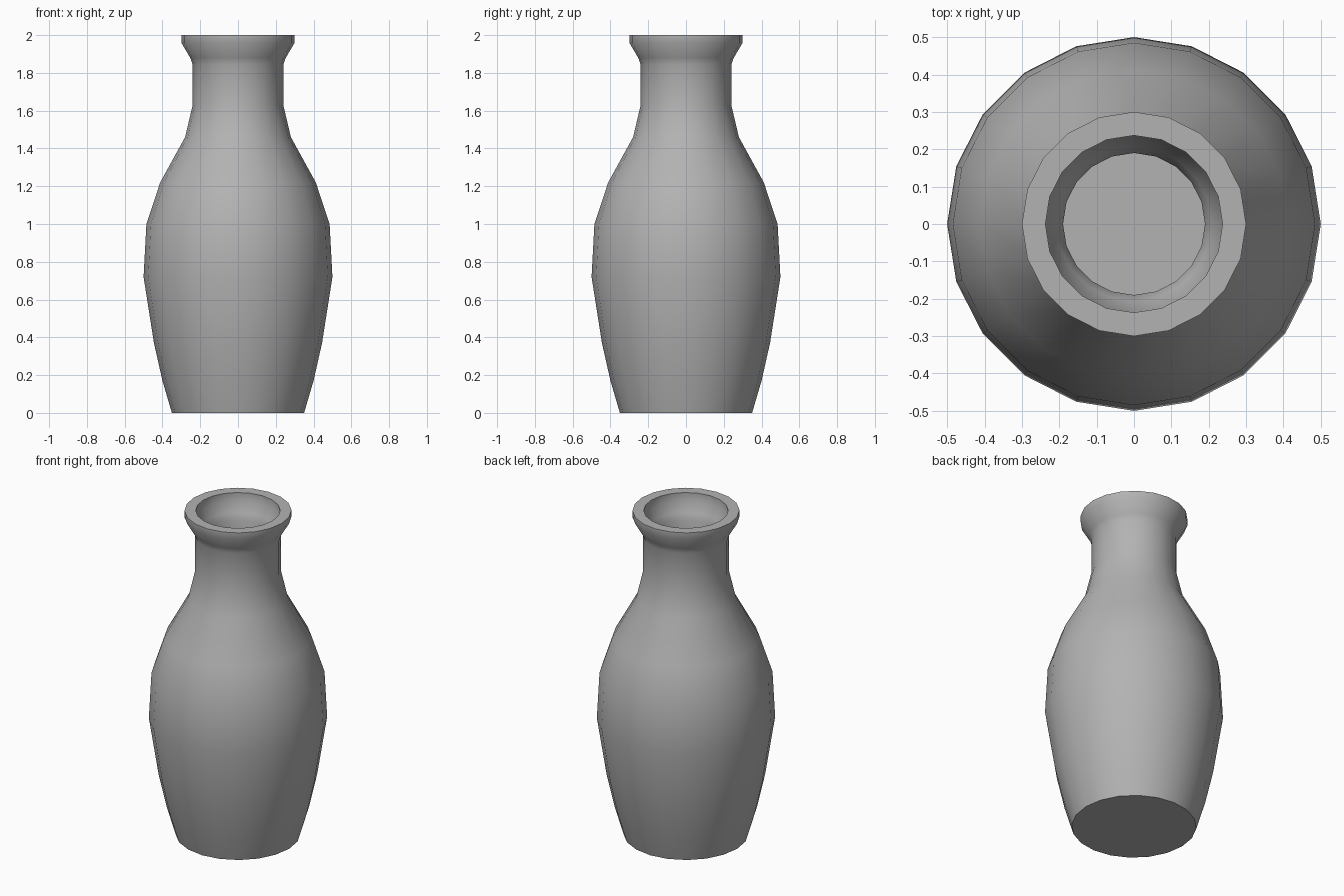
import bpy, bmesh, math

if "Cube" in bpy.data.objects:
    bpy.data.objects.remove(bpy.data.objects["Cube"])

SIDES = 20

# Profile (radius, height): outer wall up, over the lip, inner wall down
outer = [(0.35, 0.0), (0.40, 0.17), (0.445, 0.37), (0.50, 0.72), (0.485, 1.0),
         (0.412, 1.22), (0.28, 1.46), (0.24, 1.63), (0.24, 1.845),
         (0.253, 1.88), (0.30, 1.96), (0.30, 2.0)]
inner = [(0.237, 2.0), (0.237, 1.95), (0.207, 1.89), (0.19, 1.85), (0.19, 1.62),
         (0.235, 1.44), (0.367, 1.20), (0.436, 0.99), (0.45, 0.72),
         (0.396, 0.38), (0.352, 0.18), (0.315, 0.05)]

# Lathe the profile
bm = bmesh.new()
rings = [[bm.verts.new((r * math.cos(2 * math.pi * i / SIDES),
                        r * math.sin(2 * math.pi * i / SIDES), z))
          for i in range(SIDES)] for r, z in outer + inner]
for a, b in zip(rings, rings[1:]):
    for i in range(SIDES):
        j = (i + 1) % SIDES
        bm.faces.new((a[i], a[j], b[j], b[i]))

# Underside and inside floor
bm.faces.new(list(reversed(rings[0])))
bm.faces.new(rings[-1])
bmesh.ops.recalc_face_normals(bm, faces=bm.faces[:])

mesh = bpy.data.meshes.new("vase")
bm.to_mesh(mesh)
bm.free()
vase = bpy.data.objects.new("vase", mesh)
bpy.context.collection.objects.link(vase)

# Dark grey clay
clay = bpy.data.materials.new("dark_grey")
clay.diffuse_color = (0.45, 0.45, 0.45, 1)
clay.use_nodes = True
clay.node_tree.nodes["Principled BSDF"].inputs["Base Color"].default_value = clay.diffuse_color
mesh.materials.append(clay)

# Smooth walls, sharp lip and base
bpy.context.view_layer.objects.active = vase
vase.select_set(True)
bpy.ops.object.shade_smooth_by_angle(angle=math.radians(40))
